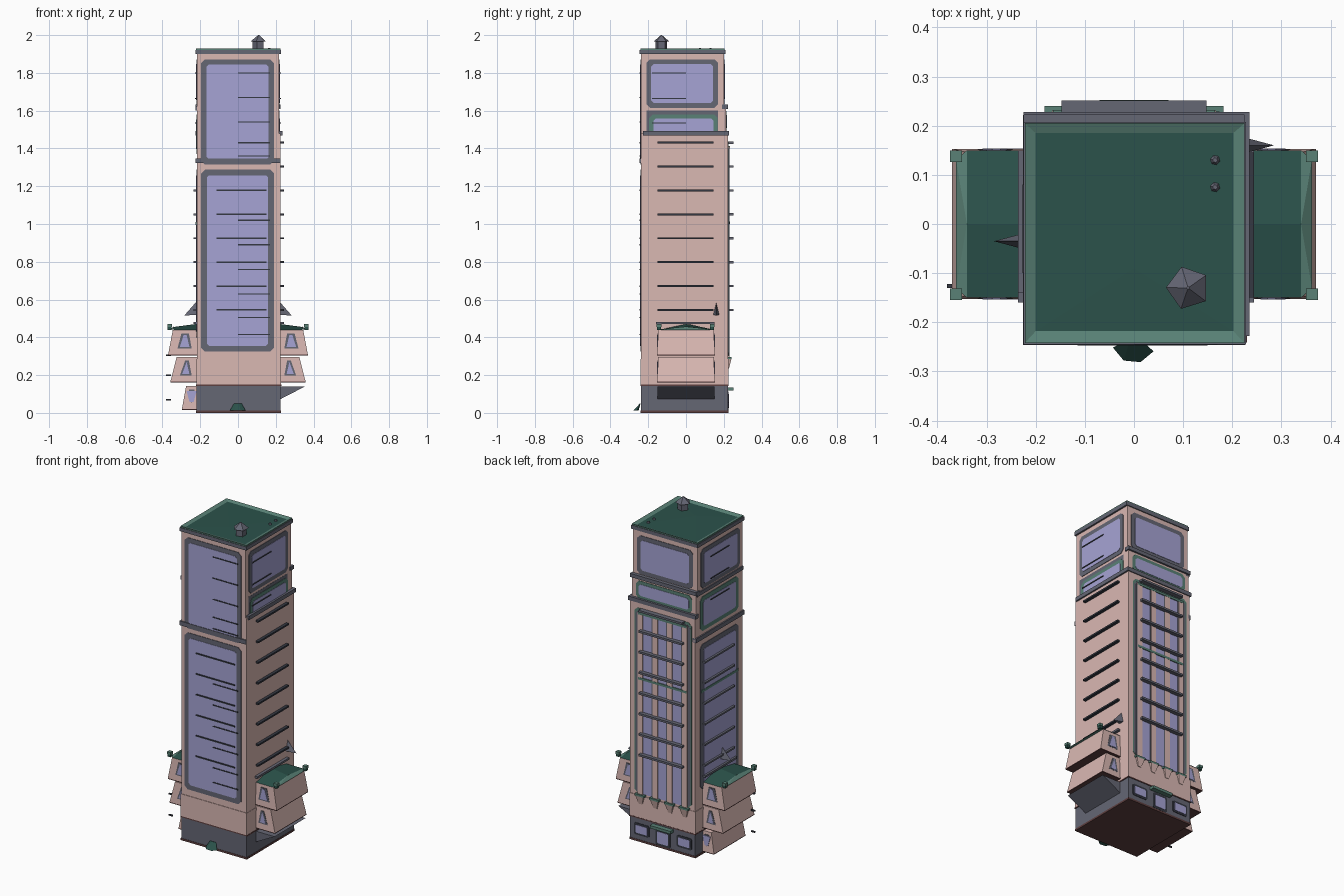
import bpy, bmesh, math
from mathutils import Vector

if "Cube" in bpy.data.objects:
    bpy.data.objects.remove(bpy.data.objects["Cube"])


def material(name, r, g, b):
    m = bpy.data.materials.new(name)
    m.diffuse_color = (r, g, b, 1)
    m.use_nodes = True
    m.node_tree.nodes["Principled BSDF"].inputs["Base Color"].default_value = m.diffuse_color
    return m


PINK = material("pink stone", .70, .48, .45)
GLASS = material("lavender glass", .38, .37, .66)
GREY = material("grey trim", .13, .135, .175)
DARK = material("dark ledge", .035, .04, .055)
GREEN = material("dark green roof", .024, .085, .07)
SAGE = material("sage green", .10, .22, .18)
MAROON = material("dark maroon", .11, .05, .05)


def mesh(name, verts, faces, mat):
    bm = bmesh.new()
    vs = [bm.verts.new(v) for v in verts]
    for f in faces:
        bm.faces.new([vs[i] for i in f])
    bmesh.ops.recalc_face_normals(bm, faces=bm.faces)
    me = bpy.data.meshes.new(name)
    bm.to_mesh(me)
    bm.free()
    me.materials.append(mat)
    ob = bpy.data.objects.new(name, me)
    bpy.context.collection.objects.link(ob)
    return ob


def loft(name, a, b, mat):
    """Closed solid between two matching loops."""
    n = len(a)
    faces = [list(range(n)), list(range(n, 2 * n))]
    faces += [[i, (i + 1) % n, n + (i + 1) % n, n + i] for i in range(n)]
    return mesh(name, list(a) + list(b), faces, mat)


def rect(x0, x1, y0, y1, z):
    return [(x0, y0, z), (x1, y0, z), (x1, y1, z), (x0, y1, z)]


def box(name, x0, x1, y0, y1, z0, z1, mat):
    return loft(name, rect(x0, x1, y0, y1, z0), rect(x0, x1, y0, y1, z1), mat)


def at(side, u, d, z):
    return {"front": (u, -d, z), "back": (u, d, z),
            "right": (d, u, z), "left": (-d, u, z)}[side]


def plate(name, side, u0, u1, z0, z1, d, t, mat, c=0.0):
    """Flat plate on one wall, with optional cut corners."""
    if c:
        pts = [(u0 + c, z0), (u1 - c, z0), (u1, z0 + c), (u1, z1 - c),
               (u1 - c, z1), (u0 + c, z1), (u0, z1 - c), (u0, z0 + c)]
    else:
        pts = [(u0, z0), (u1, z0), (u1, z1), (u0, z1)]
    return loft(name, [at(side, u, d - .004, z) for u, z in pts],
                [at(side, u, d + t, z) for u, z in pts], mat)


def window(name, side, u0, u1, z0, z1, d, border, mat=GREY, c=.02):
    plate(name + "_frame", side, u0, u1, z0, z1, d, .003, mat, c)
    plate(name + "_glass", side, u0 + border, u1 - border, z0 + border,
          z1 - border, d, .005, GLASS, c * .6)


# tower body
box("base_underside", -.222, .228, -.24, .225, 0, .012, MAROON)
box("base", -.219, .226, -.238, .223, .012, .142, GREY)
box("base_band", -.222, .23, -.241, .226, .142, .149, MAROON)
box("lower_wall", -.221, .228, -.241, .225, .149, .285, PINK)
box("main_shaft", -.218, .226, -.238, .222, .285, 1.48, PINK)
box("middle_shaft", -.218, .218, -.238, .212, 1.48, 1.62, PINK)
box("upper_shaft", -.218, .218, -.238, .202, 1.62, 1.905, PINK)

# cornices
box("front_cornice", -.226, .226, -.246, -.22, 1.322, 1.348, GREY)
box("left_cornice", -.226, -.20, -.246, .222, 1.322, 1.348, GREY)
box("left_upper_cornice", -.225, -.20, -.236, .212, 1.60, 1.622, GREY)
box("right_cornice", .20, .235, -.228, .228, 1.468, 1.492, GREY)
box("back_cornice", -.225, .235, .20, .228, 1.468, 1.492, GREY)
box("back_upper_cornice", -.225, .225, .19, .223, 1.61, 1.632, GREY)
box("top_cornice", -.225, .228, -.245, .208, 1.90, 1.922, GREY)

# roof with a sloping rim
o, i = (-.222, .225, -.242, .205), (-.20, .202, -.218, .185)
mesh("roof_rim", rect(*o, 1.922) + rect(*o, 1.93) + rect(*i, 1.922),
     [[k, (k + 1) % 4, 4 + (k + 1) % 4, 4 + k] for k in range(4)] +
     [[4 + k, 4 + (k + 1) % 4, 8 + (k + 1) % 4, 8 + k] for k in range(4)], SAGE)
mesh("roof", rect(*i, 1.9225) + [(0, -.09, 1.926)],
     [[k, (k + 1) % 4, 4] for k in range(4)], GREEN)


# five-sided chimney and vents
def ring(x, y, z, r, n=5):
    return [(x + r * math.sin(k * math.tau / n - .3),
             y + r * math.cos(k * math.tau / n - .3), z) for k in range(n)]


loft("chimney", ring(.11, -.13, 1.92, .032), ring(.11, -.13, 1.972, .032), GREY)
loft("chimney_cap", ring(.11, -.13, 1.965, .045), ring(.11, -.13, 2.0, .003), GREY)
for y in (.13, .075):
    loft("roof_vent", ring(.165, y, 1.92, .012, 6), ring(.165, y, 1.932, .005, 6), GREY)

# framed glass walls
window("front_lower_window", "front", -.195, .19, .325, 1.288, .238, .03)
window("front_upper_window", "front", -.195, .19, 1.315, 1.872, .238, .028)
window("left_lower_window", "left", -.195, .175, .40, 1.288, .218, .03)
window("left_middle_window", "left", -.195, .175, 1.37, 1.58, .218, .026, SAGE)
window("left_upper_window", "left", -.21, .17, 1.63, 1.872, .218, .026)
window("right_upper_window", "right", -.21, .17, 1.615, 1.872, .218, .026)
plate("right_middle_surround", "right", -.21, .17, 1.48, 1.6, .218, .001, GREY)
window("right_middle_window", "right", -.195, .168, 1.46, 1.58, .218, .022, SAGE)
window("back_middle_window", "back", -.19, .19, 1.488, 1.598, .212, .02, SAGE)
window("back_upper_window", "back", -.19, .19, 1.635, 1.872, .202, .026)
plate("left_green_band", "left", -.19, .17, .995, 1.01, .218, .007, SAGE)

# back curtain wall with pilasters
plate("back_green_frame", "back", -.195, .195, .30, 1.435, .222, .002, SAGE, .02)
plate("back_grey_frame", "back", -.187, .187, .30, 1.42, .222, .003, GREY, .02)
plate("back_glass", "back", -.165, .165, .30, 1.40, .222, .005, GLASS)
for x in (-.15, -.05, .05, .15):
    plate("back_pilaster", "back", x - .017, x + .017, .26, 1.41, .222, .009, PINK)
    plate("pilaster_trim", "back", x + .017, x + .024, .30, 1.40, .222, .007, GREY)
    loft("pilaster_foot", rect(x - .012, x + .012, .22, .228, .235),
         rect(x - .026, x + .026, .22, .24, .285), PINK)
    plate("foot_moulding", "back", x - .032, x + .032, .285, .297, .222, .018, SAGE)
for z in (1.0, 1.40):
    plate("back_green_band", "back", -.165, .165, z, z + .014, .222, .01, SAGE)

# floor ledges on every side
for k in range(8):
    z = .545 + .1265 * k
    if z < 1.29:
        plate("front_ledge", "front", -.115, .15, z - .004, z + .004, .238, .009, DARK)
        plate("left_ledge", "left", -.14, .15, z - .005, z + .005, .218, .018, GREY)
    plate("right_ledge", "right", -.15, .145, z - .005, z + .005, .226, .018, DARK)
    plate("back_ledge", "back", -.147, .147, z - .006, z + .006, .222, .029, GREY)
for z in (.415, .505, .63, .76, .89, 1.02, 1.36, 1.43, 1.54, 1.67, 1.80):
    plate("front_short_ledge", "front", 0, .17, z - .003, z + .003, .238, .008, DARK)
for z in (1.535, 1.665, 1.80):
    plate("right_short_ledge", "right", -.18, 0, z - .003, z + .003, .218, .009, DARK)
    plate("left_short_ledge", "left", -.10, .08, z - .003, z + .003, .218, .009, DARK)

# entrance side of the base
for x in (-.145, .145):
    window("base_window", "back", x - .052, x + .052, .04, .112, .223, .012, DARK, .008)
window("door", "back", -.05, .05, .012, .112, .223, .014, DARK, .008)
box("door_canopy", -.07, .07, .215, .252, .118, .135, SAGE)
loft("front_shrub", [(x, y + .0, z) for x, y, z in ring(0, -.238, .012, .045, 8) if y <= -.23],
     [(x * .5, -.239 + (y + .238) * .1, .05) for x, y, z in ring(0, -.238, 0, .045, 8) if y <= -.23],
     GREEN)


# stacked side bays: flaring inward toward the top
def bay(s, z0, z1, xb, xt, hb=.153, ht=.147):
    a, b = s * .20, s
    loft("bay_wall", rect(a, b * xb, -hb, hb, z0), rect(a, b * xt, -ht, ht, z1), PINK)
    loft("bay_underside", rect(a, b * xb, -hb, hb, z0 - .005),
         rect(a, b * xb, -hb, hb, z0), MAROON)
    # slanted windows on the two ends
    for side in ("front", "back"):
        h = z1 - z0
        for nm, inset, d, m in (("bay_window_frame", 0, .152, GREY),
                                ("bay_window_glass", .012, .154, GLASS)):
            q = [(.245 + inset, z0 + .25 * h + inset * .6),
                 (xb - .05 - inset, z0 + .25 * h + inset * .6),
                 (xt - .045 - inset, z1 - .15 * h - inset * .6),
                 (.26 + inset, z1 - .15 * h - inset * .6)]
            loft(nm, [at(side, s * u, d - .012, z) for u, z in q],
                 [at(side, s * u, d, z) for u, z in q], m)


for s in (-1, 1):
    bay(s, .308, .44, .37, .345)
    bay(s, .165, .296, .358, .325)
    # hipped bay roof with a paler outer slope
    x0, x1, xr = s * .21, s * .362, s * .34
    mesh("bay_roof", [(x0, -.15, .44), (xr, -.15, .44), (xr, .15, .44), (x0, .15, .44),
                      (x0, 0, .472), (xr, 0, .455)],
         [(0, 1, 5, 4), (2, 3, 4, 5), (1, 2, 5), (0, 4, 3), (0, 3, 2, 1)], GREEN)
    mesh("bay_roof_edge", [(xr, -.15, .442), (xr, .15, .442), (x1, .13, .44),
                           (x1, -.13, .44), (xr, 0, .457)],
         [(0, 4, 3), (4, 1, 2), (4, 2, 3), (0, 3, 2, 1)], SAGE)
    for y in (-.143, .138):
        box("bay_corner_post", s * .352, s * .372, y - .01, y + .01, .44, .455, GREEN)
        box("bay_post_cap", s * .350, s * .374, y - .012, y + .012, .455, .47, SAGE)
    # side wall trim beside the bay
    plate("bay_wall_trim", "right" if s > 0 else "left", -.16, .15, .47, .482,
          .226 if s > 0 else .218, .018, GREY)

# lowest bay: a box on the left, a sloping wedge on the right
bay(-1, .02, .142, .297, .275)
loft("right_bay_wedge", [(.21, -.15, .14), (.355, -.15, .14), (.21, -.15, .065)],
     [(.21, .15, .14), (.355, .15, .14), (.21, .15, .065)], GREY)

# small lamps and wall fins
for z in (.07, .20, .305):
    box("bay_lamp", -.38, -.355, -.13, -.122, z - .004, z + .004, DARK)
for s, y in ((-1, -.035), (1, .16)):
    x = s * .21
    mesh("wall_fin", [(x, y - .02, .52), (x, y + .02, .52), (s * .285, y, .515),
                      (x, y, .60)], [(0, 1, 2), (0, 2, 3), (1, 3, 2), (0, 3, 1)], GREY)
